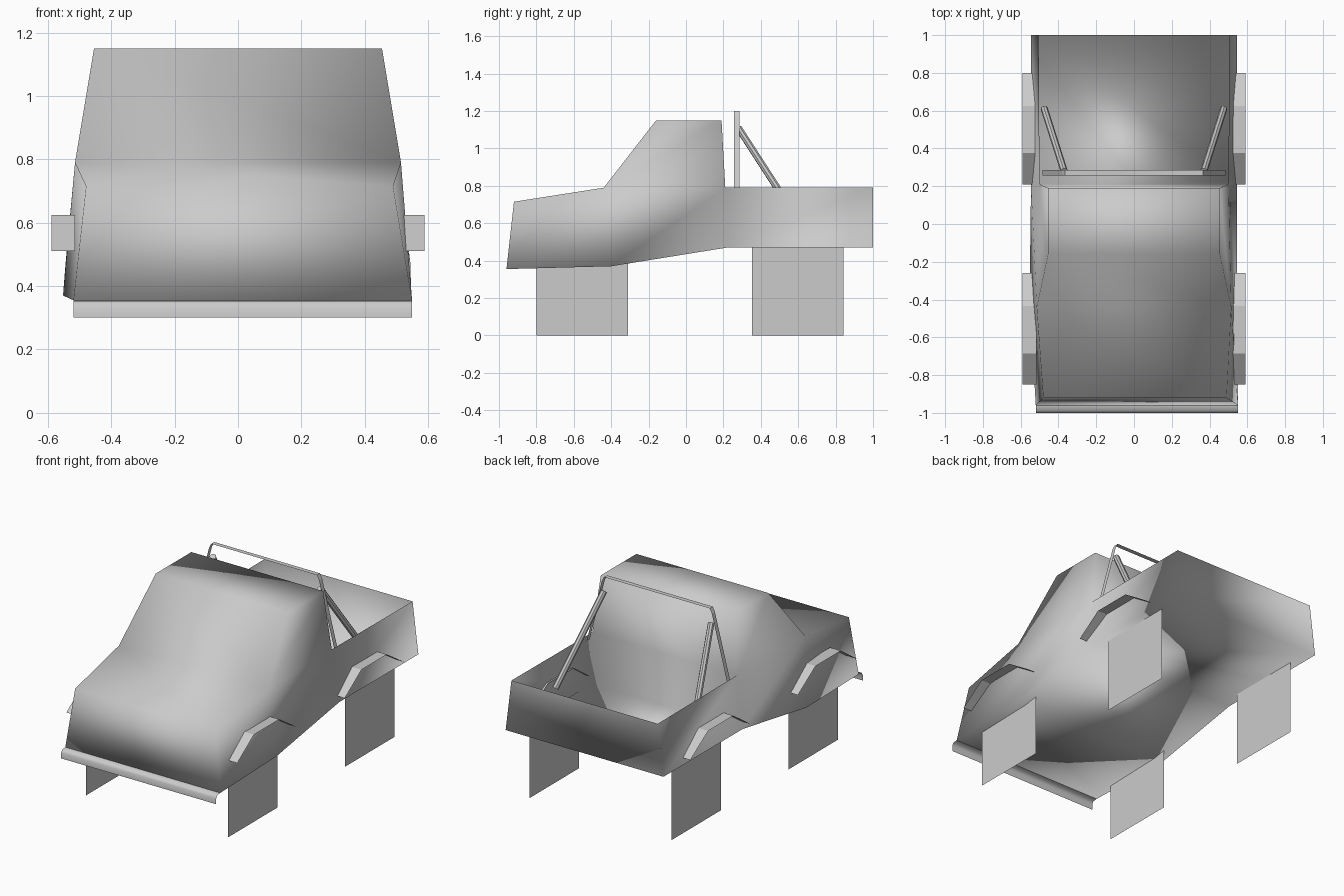
import bpy
from mathutils import Vector

cube = bpy.data.objects.get("Cube")
if cube:
    bpy.data.objects.remove(cube, do_unlink=True)

grey = bpy.data.materials.new("light grey")
grey.use_nodes = True
grey.diffuse_color = (0.6, 0.6, 0.6, 1)
grey.node_tree.nodes["Principled BSDF"].inputs["Base Color"].default_value = (0.6, 0.6, 0.6, 1)


def add_mesh(name, verts, faces, smooth=True):
    mesh = bpy.data.meshes.new(name)
    mesh.from_pydata(verts, [], faces)
    mesh.materials.append(grey)
    for poly in mesh.polygons:
        poly.use_smooth = smooth
    obj = bpy.data.objects.new(name, mesh)
    bpy.context.collection.objects.link(obj)
    return obj


def ribbon(name, start, end, smooth=True):
    """Thin sheet between two matching paths."""
    n = len(start)
    return add_mesh(name, start + end,
                    [(i, i + 1, n + i + 1, n + i) for i in range(n - 1)], smooth)


# Body shell: half width, sideways offset, y, z at each profile corner
profile = {
    "nose_low": (0.535, 0.015, -0.96, 0.355),
    "nose_top": (0.485, 0.005, -0.92, 0.715),
    "cowl": (0.515, 0, -0.44, 0.79),
    "roof_front": (0.455, 0, -0.16, 1.15),
    "roof_back": (0.455, 0, 0.19, 1.15),
    "cab_back": (0.5, 0, 0.21, 0.79),
    "bed_front": (0.545, 0, 0.22, 0.47),
    "bed_back": (0.545, 0, 1.0, 0.47),
    "gate_top": (0.505, 0, 1.0, 0.79),
    "belly": (0.55, -0.003, -0.4, 0.37),
}
names = list(profile)
count = len(names)
verts = [(side * w + off, y, z) for side in (1, -1) for w, off, y, z in profile.values()]

# Sheets running across the car
chain = names[:9]
spans = list(zip(chain, chain[1:])) + [("bed_front", "belly"), ("belly", "nose_low")]
faces = []
for a, b in spans:
    i, j = names.index(a), names.index(b)
    faces.append((i, j, count + j, count + i))

# Side panels, mirrored
panels = [
    ("nose_low", "belly", "cowl", "nose_top"),
    ("belly", "bed_front", "cab_back", "cowl"),
    ("cowl", "cab_back", "roof_back", "roof_front"),
    ("bed_front", "bed_back", "gate_top", "cab_back"),
]
for panel in panels:
    ids = [names.index(p) for p in panel]
    faces.append(ids)
    faces.append([count + i for i in reversed(ids)])
add_mesh("body", verts, faces)

# Front bumper: a folded strip
fold = [(-1.0, 0.30), (-1.0, 0.335), (-0.99, 0.352), (-0.96, 0.355)]
ribbon("front_bumper", [(0.55, y, z) for y, z in fold], [(-0.52, y, z) for y, z in fold])

# Flat wheel plates and arched fender strips
arch = [(-0.295, 0.51), (-0.13, 0.625), (0.12, 0.625), (0.295, 0.51)]
for side, label in ((1, "left"), (-1, "right")):
    for end, wheel_y, fender_y in (("front", -0.555, -0.555), ("rear", 0.597, 0.505)):
        x = side * 0.49
        lo, hi = wheel_y - 0.244, wheel_y + 0.244
        plate = [(x, lo, 0), (x, hi, 0), (x, hi, 0.48), (x, lo, 0.48)]
        add_mesh(f"{end}_{label}_wheel", plate[::side], [(0, 1, 2, 3)], False)
        inner = [(side * 0.515, fender_y + y, z) for y, z in arch]
        outer = [(side * 0.59, fender_y + y, z) for y, z in arch]
        pair = (outer, inner) if side > 0 else (inner, outer)
        ribbon(f"{end}_{label}_fender", *pair, False)

# Roll hoop: flat strip behind the cab
hoop = [(-0.485, 0.77), (-0.38, 1.17), (-0.365, 1.2), (0.365, 1.2), (0.38, 1.17), (0.485, 0.77)]
ribbon("roll_hoop", [(x, 0.257, z) for x, z in hoop], [(x, 0.287, z) for x, z in hoop], False)

# Slanted braces from the hoop into the bed
for side, label in ((1, "left"), (-1, "right")):
    top = Vector((side * 0.37, 0.28, 1.11))
    foot = Vector((side * 0.475, 0.61, 0.6))
    axis = top - foot
    bpy.ops.mesh.primitive_cylinder_add(vertices=8, radius=0.019, depth=axis.length,
                                        location=(top + foot) / 2)
    brace = bpy.context.object
    brace.name = f"{label}_brace"
    brace.rotation_mode = "QUATERNION"
    brace.rotation_quaternion = axis.to_track_quat("Z", "Y")
    brace.data.materials.append(grey)
    bpy.ops.object.shade_smooth_by_angle()
